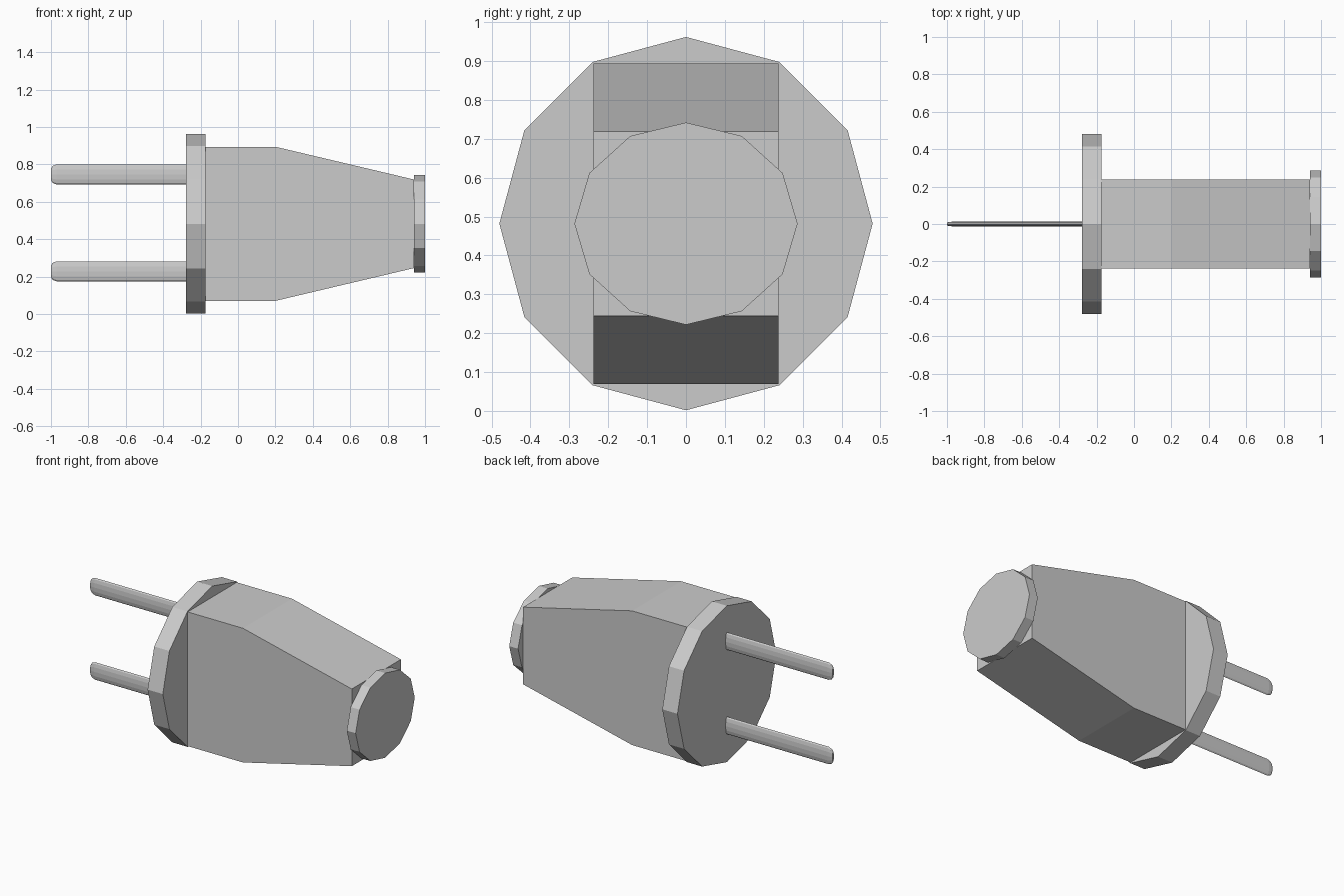
import bpy, bmesh
from math import sin, cos, pi

if "Cube" in bpy.data.objects:
    bpy.data.objects.remove(bpy.data.objects["Cube"])

CZ = 0.482  # height of the plug's long axis


def make_object(name, bm):
    bmesh.ops.recalc_face_normals(bm, faces=bm.faces[:])
    mesh = bpy.data.meshes.new(name)
    bm.to_mesh(mesh)
    bm.free()
    ob = bpy.data.objects.new(name, mesh)
    bpy.context.collection.objects.link(ob)
    return ob


def loft(name, rings, sides, cz):
    """Elliptical rings (x, y radius, z radius) joined along x, capped."""
    bm = bmesh.new()
    loops = []
    for x, ry, rz in rings:
        loops.append([bm.verts.new((x, ry * sin(2 * pi * i / sides),
                                    cz + rz * cos(2 * pi * i / sides)))
                      for i in range(sides)])
    for a, b in zip(loops, loops[1:]):
        for i in range(sides):
            j = (i + 1) % sides
            bm.faces.new((a[i], a[j], b[j], b[i]))
    bm.faces.new(loops[0])
    bm.faces.new(loops[-1])
    return make_object(name, bm)


# Round front flange and cable-end cap
loft("front_flange", [(-0.278, 0.48, 0.48), (-0.175, 0.48, 0.48)], 12, CZ)
loft("rear_cap", [(0.94, 0.287, 0.26), (1.0, 0.287, 0.26)], 12, CZ)

# Tapered grip: side profile extruded across y
profile = [(-0.175, 0.412), (0.2, 0.412), (0.94, 0.237)]
outline = profile + [(x, -h) for x, h in reversed(profile)]
bm = bmesh.new()
face = bm.faces.new([bm.verts.new((x, -0.238, CZ + h)) for x, h in outline])
ext = bmesh.ops.extrude_face_region(bm, geom=[face], use_keep_orig=True)
bmesh.ops.translate(bm, vec=(0, 0.476, 0),
                    verts=[g for g in ext["geom"] if isinstance(g, bmesh.types.BMVert)])
make_object("grip_body", bm)

# Two flattened prongs with rounded tips
for name, z in (("upper_prong", 0.746), ("lower_prong", 0.228)):
    loft(name, [(-0.277, 0.0125, 0.0535), (-0.97, 0.0125, 0.0535),
                (-0.99, 0.0105, 0.046), (-1.0, 0.007, 0.031)], 12, z)
